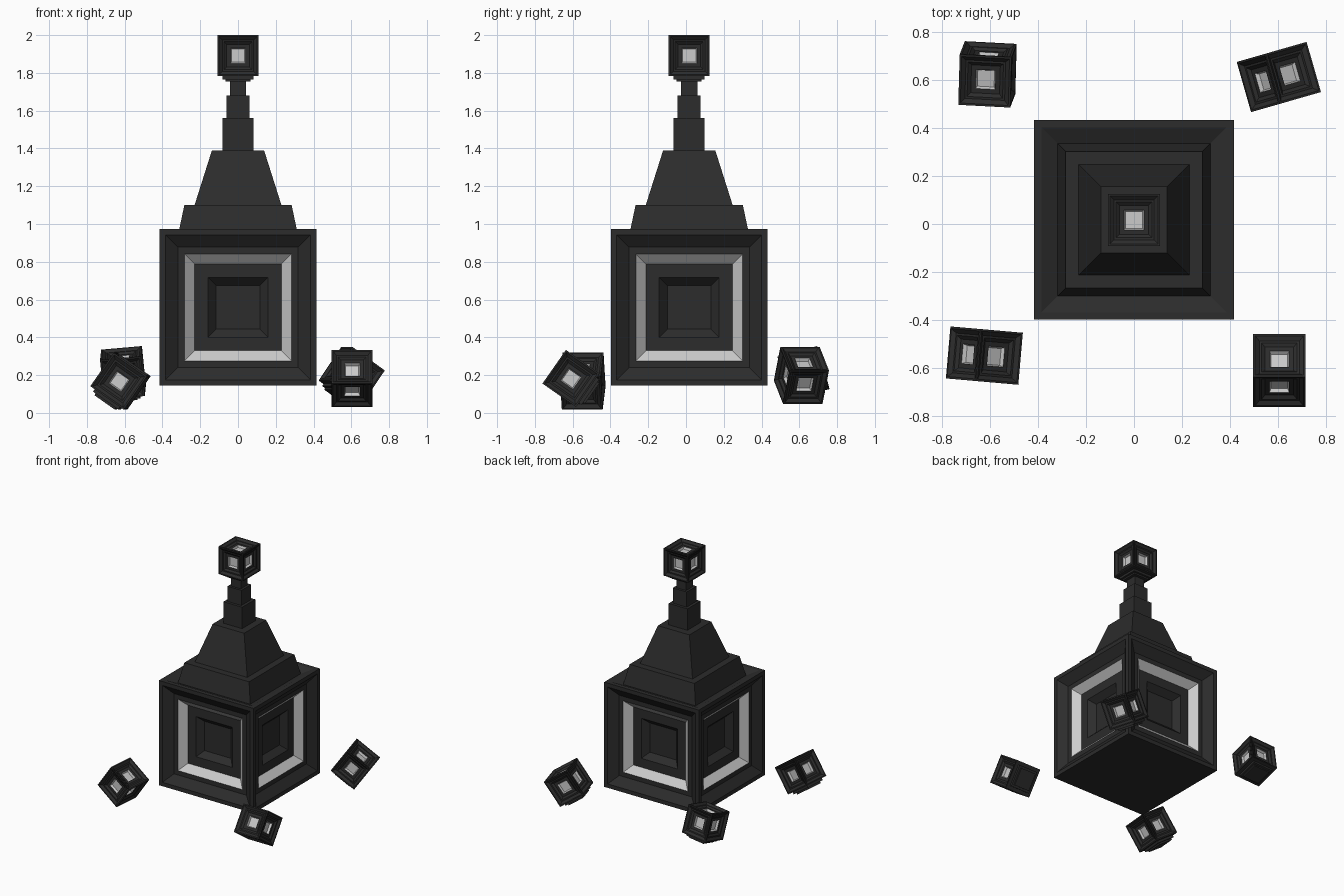
import bpy, bmesh
from math import radians
from mathutils import Matrix, Euler

if "Cube" in bpy.data.objects:
    bpy.data.objects.remove(bpy.data.objects["Cube"])


def material(name, v):
    m = bpy.data.materials.new(name)
    m.diffuse_color = (v, v, v, 1)
    m.use_nodes = True
    m.node_tree.nodes["Principled BSDF"].inputs["Base Color"].default_value = m.diffuse_color
    return m


DARK, LIGHT = material("charcoal", 0.025), material("pale_panel", 0.65)


def stepped_face(bm, mat, profile, light=(), cap=True):
    """Concentric squares (half size, height along local z); light = pale band numbers."""
    loops = [[bm.verts.new(mat @ Matrix.Translation((sx * h, sy * h, z)).translation)
              for sx, sy in ((-1, -1), (1, -1), (1, 1), (-1, 1))] for h, z in profile]
    for i, (a, b) in enumerate(zip(loops, loops[1:])):
        for k in range(4):
            n = (k + 1) % 4
            bm.faces.new((a[k], a[n], b[n], b[k])).material_index = int(i in light)
    if cap:
        bm.faces.new(loops[-1]).material_index = int(len(profile) - 1 in light)


def finish(bm, name, matrix):
    bmesh.ops.remove_doubles(bm, verts=bm.verts, dist=1e-5)
    mesh = bpy.data.meshes.new(name)
    bm.to_mesh(mesh)
    bm.free()
    mesh.materials.append(DARK)
    mesh.materials.append(LIGHT)
    ob = bpy.data.objects.new(name, mesh)
    ob.matrix_world = matrix
    bpy.context.collection.objects.link(ob)


def panelled_cube(name, half, side, light, top, top_light, top_cap, bottom, matrix):
    """Cube with the same stepped panel on four sides, own profiles on top and bottom."""
    bm = bmesh.new()
    lift = Matrix.Translation((0, 0, half))
    for k in range(4):
        turn = Matrix.Rotation(radians(90 * k), 4, 'Z') @ Matrix.Rotation(radians(90), 4, 'X')
        stepped_face(bm, turn @ lift, side, light)
    stepped_face(bm, lift, top, top_light, top_cap)
    stepped_face(bm, Matrix.Rotation(radians(180), 4, 'X') @ lift, bottom)
    finish(bm, name, matrix)


CY = 0.017
# Main body: recessed panels with a pale ring, grooved top rim, flat underside
B = 0.415
side = [(B, 0), (.384, 0), (.318, -.05), (.283, -.05), (.23, -.10),
        (.159, -.10), (.116, -.145)]
panelled_cube("body", B, side, (3,), [(B, 0), (.384, 0), (.317, -.03)], (), False,
              [(B, 0)], Matrix.Translation((0, CY, .559)))

# Stepped roof and spire
bm = bmesh.new()
stepped_face(bm, Matrix(), [(.317, .944), (.284, 1.10), (.23, 1.10), (.138, 1.39),
                            (.082, 1.39), (.082, 1.56), (.061, 1.56), (.061, 1.68),
                            (.043, 1.68), (.043, 1.756)])
finish(bm, "roof_spire", Matrix.Translation((0, CY, 0)))

# Finial and four tumbled lanterns share one small cube design
S = 0.1085
panel = [(S, 0), (.100, 0), (.083, -.014), (.074, -.014), (.06, -.025),
         (.041, -.025), (.035, -.042)]
foot = [(S, 0), (.082, 0), (.082, .017), (.066, .017), (.066, .029)]
cubes = {
    "finial": ((0, CY, 1.8915), (0, 0, 0)),
    "lantern_front_right": ((.604, -.609, .182), (55, 0, 0)),
    "lantern_front_left": ((-.622, -.547, .168), (0, 35, -5)),
    "lantern_back_left": ((-.609, .622, .212), (15, -5, -3)),
    "lantern_back_right": ((.602, .611, .198), (0, 35, 16)),
}
for name, (loc, rot) in cubes.items():
    m = Matrix.Translation(loc) @ Euler([radians(a) for a in rot]).to_matrix().to_4x4()
    panelled_cube(name, S, panel, (5, 6), panel, (5, 6), True, foot, m)
